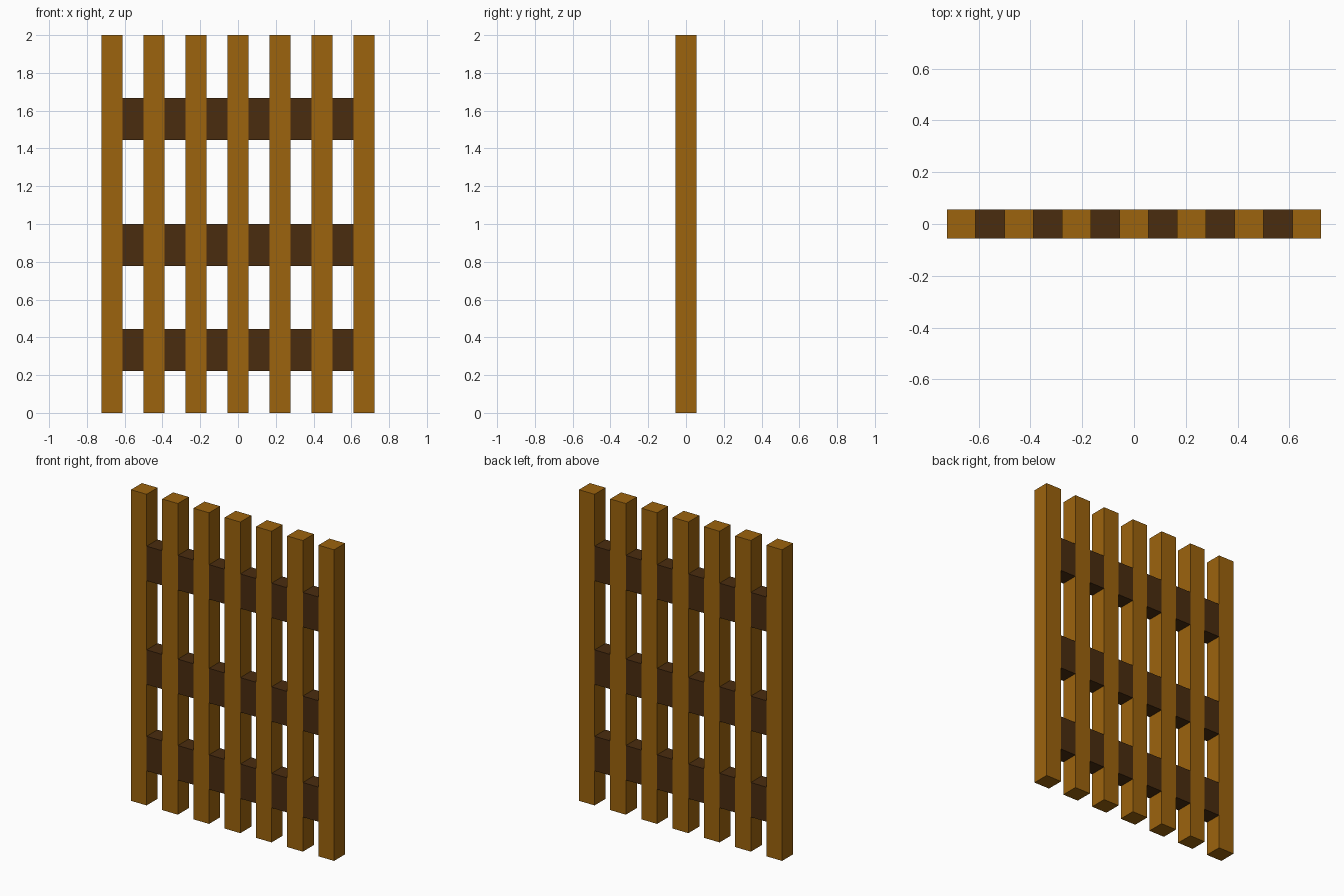
import bpy

if "Cube" in bpy.data.objects:
    bpy.data.objects.remove(bpy.data.objects["Cube"])

U = 1 / 9          # post width; gaps between posts are the same
POSTS = 7


def material(name, rgb):
    m = bpy.data.materials.new(name)
    m.diffuse_color = (*rgb, 1)
    m.use_nodes = True
    m.node_tree.nodes["Principled BSDF"].inputs["Base Color"].default_value = m.diffuse_color
    return m


def box(name, x, z0, height, mat):
    bpy.ops.mesh.primitive_cube_add(size=1, location=(x, 0, z0 + height / 2))
    ob = bpy.context.object
    ob.name = name
    ob.scale = (U, U, height)
    bpy.ops.object.transform_apply(location=False, rotation=False, scale=True)
    ob.data.materials.append(mat)


light_wood = material("light_wood", (0.333, 0.125, 0.004))
dark_wood = material("dark_wood", (0.0685, 0.0252, 0.0048))

# Upright posts
for i in range(POSTS):
    box("post", (i - 3) * 2 * U, 0, 2, light_wood)

# Rail blocks flush between the posts, three rows
for z0 in (2 * U, 7 * U, 13 * U):
    for i in range(POSTS - 1):
        box("rail_block", (i - 2.5) * 2 * U, z0, 2 * U, dark_wood)
